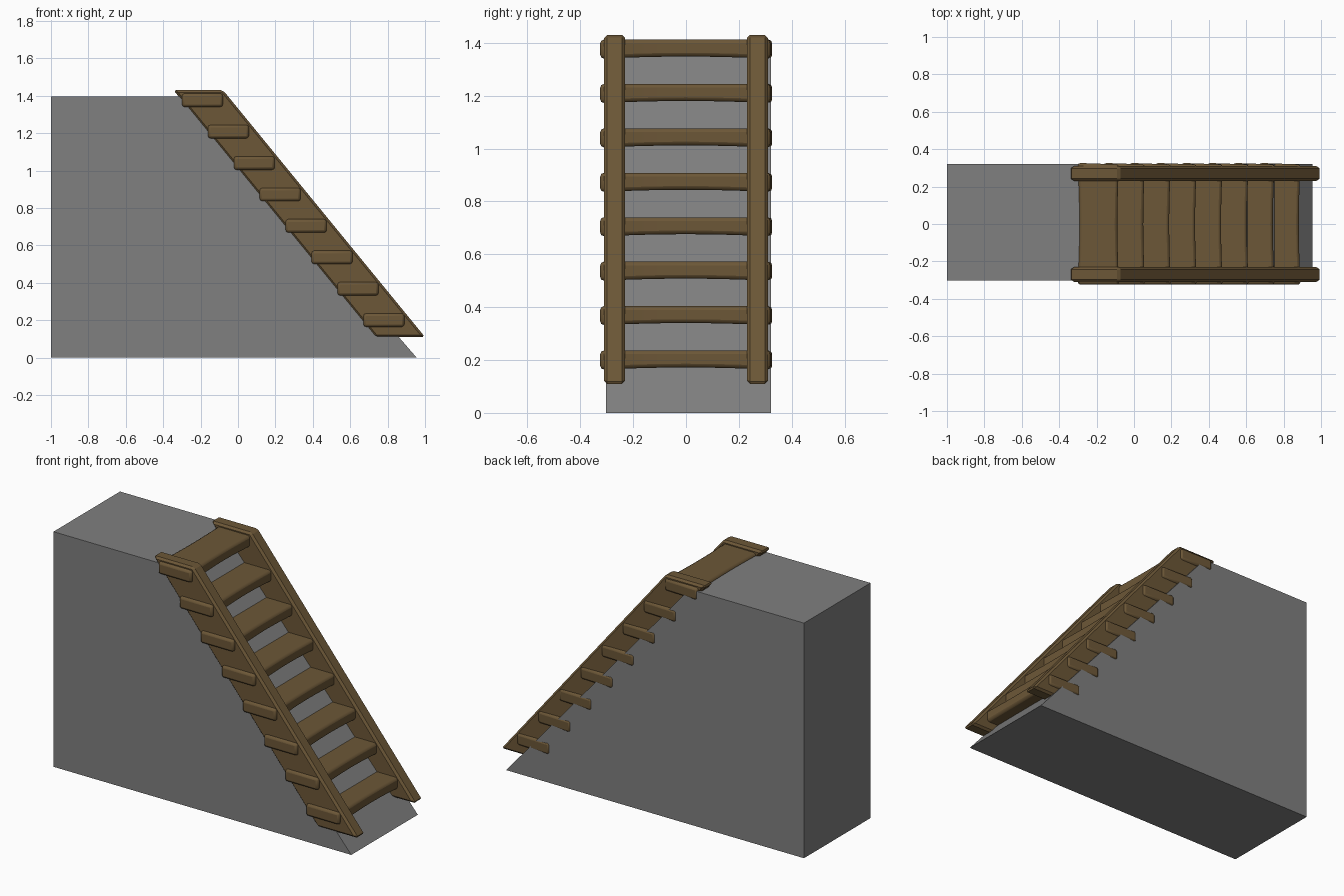
import bpy, bmesh, math
from mathutils import Vector

cube = bpy.data.objects.get("Cube")
if cube:
    bpy.data.objects.remove(cube, do_unlink=True)


def material(name, colour):
    m = bpy.data.materials.new(name)
    m.use_nodes = True
    m.diffuse_color = (*colour, 1)
    m.node_tree.nodes["Principled BSDF"].inputs["Base Color"].default_value = (*colour, 1)
    return m


STONE = material("grey_stone", (0.215, 0.215, 0.215))
WOOD = material("brown_wood", (0.15, 0.095, 0.038))


def add_object(name, bm, mat, bevel=0, segments=1):
    bmesh.ops.recalc_face_normals(bm, faces=bm.faces)
    mesh = bpy.data.meshes.new(name)
    bm.to_mesh(mesh)
    bm.free()
    mesh.materials.append(mat)
    ob = bpy.data.objects.new(name, mesh)
    bpy.context.collection.objects.link(ob)
    if bevel:
        mod = ob.modifiers.new("Bevel", "BEVEL")
        mod.width, mod.segments = bevel, segments
        mod.limit_method, mod.angle_limit = "ANGLE", math.radians(40)
    return ob


def extruded_profile(name, points, y0, y1, mat, bevel=0):
    """Side profile in x and z, extruded from y0 to y1."""
    bm = bmesh.new()
    face = bm.faces.new([bm.verts.new((x, y0, z)) for x, z in points])
    out = bmesh.ops.extrude_face_region(bm, geom=[face])
    verts = [v for v in out["geom"] if isinstance(v, bmesh.types.BMVert)]
    bmesh.ops.translate(bm, verts=verts, vec=(0, y1 - y0, 0))
    return add_object(name, bm, mat, bevel)


def tread(name, centre):
    """Plank with a worn waist, a slight arch and skewed ends."""
    bm = bmesh.new()
    bmesh.ops.create_cube(bm, size=1)
    long_edges = [e for e in bm.edges
                  if abs(e.verts[0].co.y - e.verts[1].co.y) > 0.5]
    bmesh.ops.subdivide_edges(bm, edges=long_edges, cuts=7, use_grid_fill=True)
    for v in bm.verts:
        x, y, z = v.co
        mid = math.cos(math.pi * y)
        skew = -0.008 * x if y > 0.49 else 0
        v.co = Vector((x * (0.22 - 0.018 * mid), y * 0.647 + skew - 0.001,
                       z * (0.072 - 0.008 * mid) + 0.004 * mid)) + centre
    ob = add_object(name, bm, WOOD, 0.014, 2)
    ob.select_set(True)
    bpy.context.view_layer.objects.active = ob
    bpy.ops.object.shade_smooth_by_angle(angle=math.radians(40))
    ob.select_set(False)


# Sloped stone block behind the stairs
extruded_profile("stone_block", [(-1, 0), (0.955, 0), (-0.25, 1.395), (-1, 1.395)],
                 -0.302, 0.322, STONE)

# Slanted side rails
rail = [(-0.345, 1.43), (-0.08, 1.43), (1.0, 0.11), (0.735, 0.11)]
extruded_profile("right_rail", rail, -0.31, -0.23, WOOD, 0.012)
extruded_profile("left_rail", rail, 0.23, 0.31, WOOD, 0.012)

# Eight evenly spaced treads
for i in range(8):
    tread(f"tread_{i + 1}", Vector((0.78 - 0.1386 * i, 0, 0.2 + 0.168 * i)))
